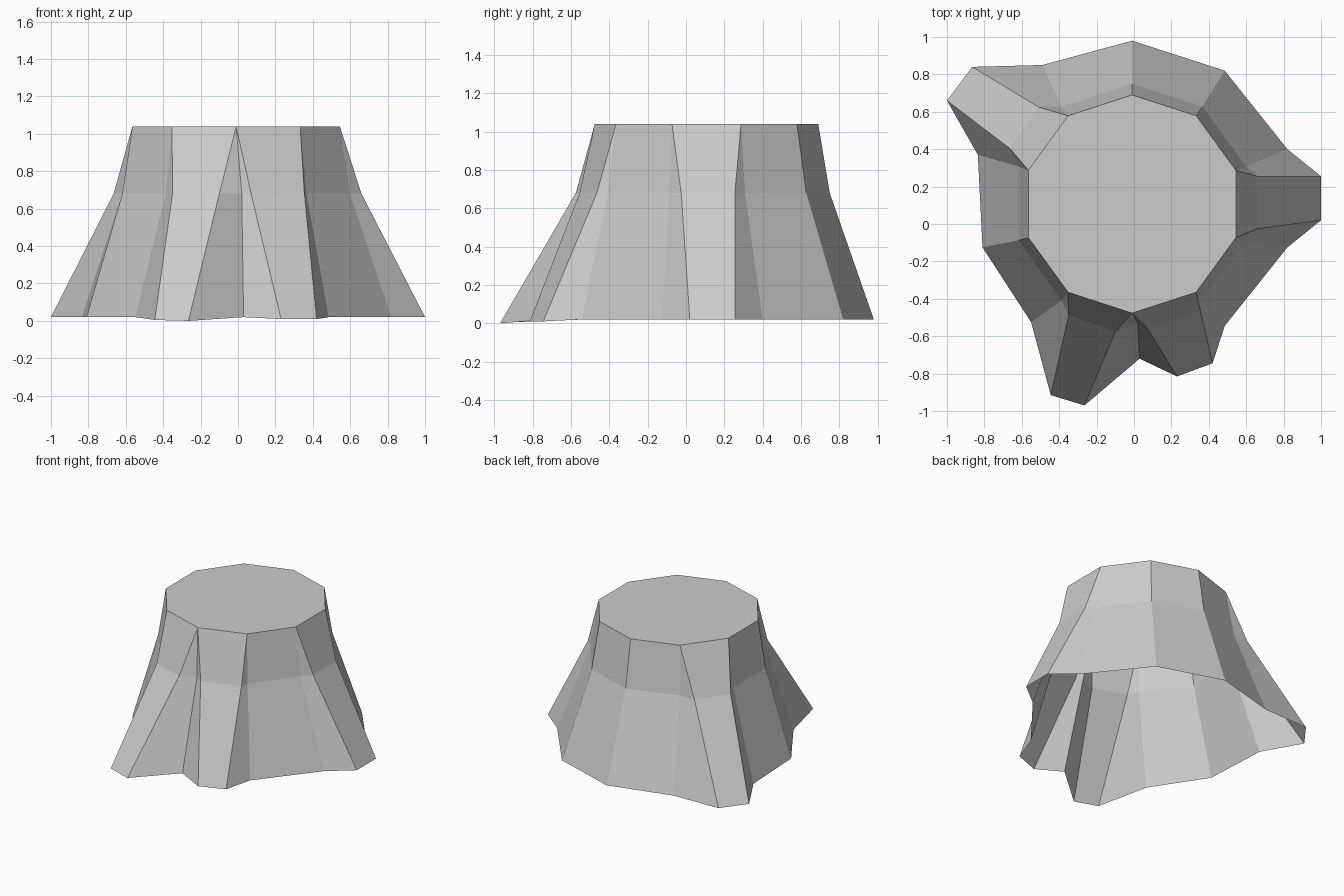
import bpy
import bmesh
from math import sin, cos, pi

if "Cube" in bpy.data.objects:
    bpy.data.objects.remove(bpy.data.objects["Cube"], do_unlink=True)

SIDES = 10
TOP_Z, MID_Z, FOOT_Z = 1.04, 0.68, 0.02


def material(name, colour):
    mat = bpy.data.materials.new(name)
    mat.use_nodes = True
    mat.diffuse_color = colour
    mat.node_tree.nodes["Principled BSDF"].inputs["Base Color"].default_value = colour
    return mat


def ring(radius, centre_y):
    """Regular outline, clockwise from the back."""
    steps = [2 * pi * i / SIDES for i in range(SIDES)]
    return [(radius * sin(a) - 0.01, radius * cos(a) + centre_y) for a in steps]


# Trunk outline at the cut, at the waist and at the ground
top_ring = ring(0.583, 0.107)
waist_ring = ring(0.64, 0.11)
waist_ring[5] = (0.02, -0.53)
ground_ring = [(-0.01, 0.98), (0.485, 0.82), (0.82, 0.4), (0.82, -0.125),
               (0.485, -0.545), (0.03, -0.72), (-0.55, -0.525),
               (-0.81, -0.125), (-0.835, 0.37), (-0.49, 0.85)]

# Roots grow out of single trunk sides: two waist points, two tips, tip heights
roots = {
    2: (((0.66, 0.255), (0.66, -0.025)), ((1.0, 0.255), (1.0, 0.02)), (0.02, 0.02)),
    4: (((0.355, -0.465), (0.07, -0.555)), ((0.42, -0.745), (0.23, -0.815)), (0.01, 0.01)),
    5: (((-0.10, -0.575), (-0.35, -0.49)), ((-0.265, -0.97), (-0.445, -0.915)), (0.0, 0.005)),
    8: (((-0.665, 0.405), (-0.51, 0.625)), ((-1.0, 0.66), (-0.865, 0.84)), (0.02, 0.02)),
}

bm = bmesh.new()
cap = [bm.verts.new((x, y, TOP_Z)) for x, y in top_ring]
columns = []


def add_column(index, waist, foot, foot_z=FOOT_Z):
    columns.append((cap[index % SIDES],
                    bm.verts.new((*waist, MID_Z)),
                    bm.verts.new((*foot, foot_z))))


for i in range(SIDES):
    add_column(i, waist_ring[i], ground_ring[i])
    if i in roots:
        for k, (waist, foot, height) in enumerate(zip(*roots[i])):
            add_column(i + k, waist, foot, height)

# Bark walls between neighbouring columns; the underside stays open
for a, b in zip(columns, columns[1:] + columns[:1]):
    if a[0] is b[0]:
        bm.faces.new((a[0], b[1], a[1]))
    else:
        bm.faces.new((b[0], b[1], a[1], a[0]))
    bm.faces.new((b[1], b[2], a[2], a[1]))

# Flat cut top
bm.faces.new(reversed(cap))

mesh = bpy.data.meshes.new("tree_stump")
bm.to_mesh(mesh)
bm.free()
mesh.materials.append(material("plain grey", (0.6, 0.6, 0.6, 1.0)))
stump = bpy.data.objects.new("tree_stump", mesh)
bpy.context.collection.objects.link(stump)
